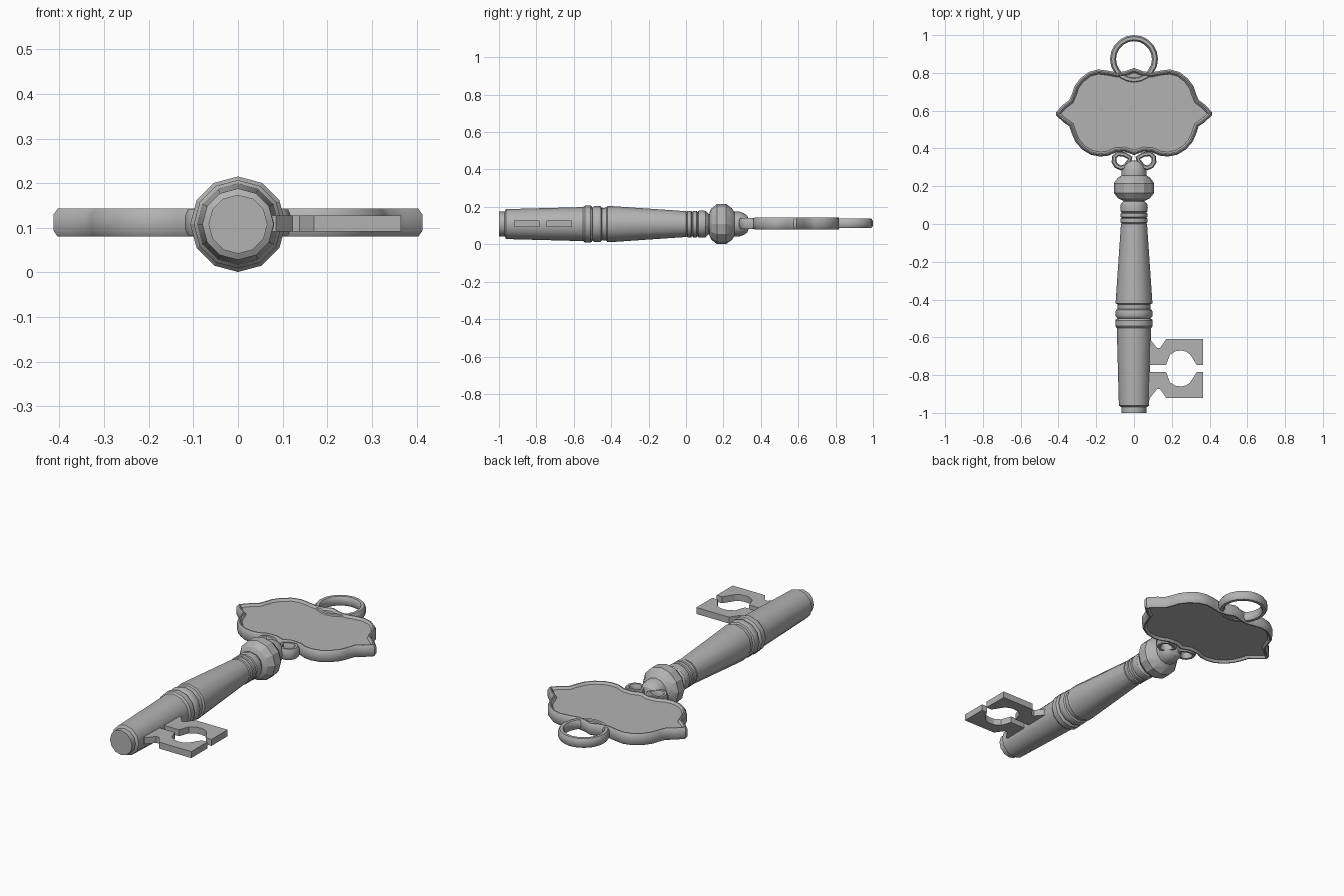
import bpy, bmesh, math
from mathutils import Vector

if "Cube" in bpy.data.objects:
    bpy.data.objects.remove(bpy.data.objects["Cube"])

AXIS = 0.108          # height of the key's centre line
metal = bpy.data.materials.new("grey metal")
metal.diffuse_color = (0.45, 0.45, 0.45, 1)
metal.use_nodes = True
metal.node_tree.nodes["Principled BSDF"].inputs["Base Color"].default_value = metal.diffuse_color


def finish(name, bm, angle=30):
    bmesh.ops.recalc_face_normals(bm, faces=bm.faces)
    me = bpy.data.meshes.new(name)
    bm.to_mesh(me)
    bm.free()
    me.materials.append(metal)
    ob = bpy.data.objects.new(name, me)
    bpy.context.collection.objects.link(ob)
    bpy.ops.object.select_all(action='DESELECT')
    bpy.context.view_layer.objects.active = ob
    ob.select_set(True)
    bpy.ops.object.shade_smooth_by_angle(angle=math.radians(angle))
    return ob


def lathe(name, profile, sides=12, angle=31):
    """Turn (y, radius) pairs about the key's long axis."""
    bm = bmesh.new()
    rings = []
    for y, r in profile:
        rings.append([bm.verts.new((r * math.sin(2 * math.pi * i / sides), y,
                                    AXIS + r * math.cos(2 * math.pi * i / sides)))
                      for i in range(sides)])
    for a, b in zip(rings, rings[1:]):
        for i in range(sides):
            j = (i + 1) % sides
            bm.faces.new((a[i], a[j], b[j], b[i]))
    bm.faces.new(rings[0])
    bm.faces.new(rings[-1])
    return finish(name, bm, angle)


def slab(bm, outline, z0, z1):
    """Extrude a flat outline, returning the bottom and top faces."""
    lo = [bm.verts.new((x, y, z0)) for x, y in outline]
    hi = [bm.verts.new((x, y, z1)) for x, y in outline]
    n = len(lo)
    for i in range(n):
        j = (i + 1) % n
        bm.faces.new((lo[i], lo[j], hi[j], hi[i]))
    return bm.faces.new(lo[::-1]), bm.faces.new(hi)


def loop_band(name, path, half_w, half_h, angle=40):
    """Closed flat band with an eight-sided section swept along a path."""
    bm = bmesh.new()
    n, rings = len(path), []
    for i in range(n):
        p = Vector(path[i])
        t = (Vector(path[(i + 1) % n]) - Vector(path[i - 1])).normalized()
        side = Vector((t.y, -t.x))
        ring = []
        for u, v in ((1, .5), (.5, 1), (-.5, 1), (-1, .5),
                     (-1, -.5), (-.5, -1), (.5, -1), (1, -.5)):
            q = p + side * half_w * u
            ring.append(bm.verts.new((q.x, q.y, AXIS + 0.004 + half_h * v)))
        rings.append(ring)
    for i in range(n):
        a, b = rings[i], rings[(i + 1) % n]
        for k in range(8):
            m = (k + 1) % 8
            bm.faces.new((a[k], a[m], b[m], b[k]))
    return finish(name, bm, angle)


# Shaft: tip, barrel, double collar, tapered stem, small rings
lathe("shaft", [
    (-1.0, .066), (-.97, .066), (-.962, .08), (-.55, .091),
    (-.547, .094), (-.54, .099), (-.51, .099), (-.503, .094),
    (-.50, .087), (-.493, .094), (-.488, .097), (-.462, .097), (-.455, .094),
    (-.45, .086), (-.425, .088), (-.42, .097), (-.41, .097),
    (0, .069), (.003, .064), (.008, .071), (.028, .071), (.033, .064),
    (.038, .071), (.056, .071), (.061, .064), (.066, .071), (.09, .073),
    (.105, .07), (.12, .055), (.14, .055)])

# Faceted knob and rounded neck socket
lathe("knob", [(.125, .062), (.135, .083), (.165, .107), (.215, .107),
               (.245, .085), (.258, .066)], angle=20)
lathe("neck_socket", [(.25, .066), (.285, .066), (.31, .058),
                      (.328, .044), (.336, .022)])

# Ornamental bow plate with a raised rim on both faces
half = [(.05, .808), (.09, .802), (.14, .812), (.19, .818), (.24, .805),
        (.285, .77), (.315, .73), (.328, .69), (.342, .657), (.375, .632),
        (.413, .592), (.413, .576), (.375, .54), (.342, .517), (.328, .475),
        (.31, .435), (.275, .395), (.23, .367), (.18, .357), (.135, .362),
        (.095, .38), (.05, .383)]
outline = [(0, .826)] + half + [(0, .365)] + [(-x, y) for x, y in half[::-1]]
bm = bmesh.new()
for cap in slab(bm, outline[::-1], .093, .130):
    cap.normal_update()
    bmesh.ops.inset_region(bm, faces=[cap], thickness=.009, depth=.013,
                           use_even_offset=True)
    bmesh.ops.inset_region(bm, faces=[cap], thickness=.006, depth=0,
                           use_even_offset=True)
    bmesh.ops.inset_region(bm, faces=[cap], thickness=.009, depth=-.012,
                           use_even_offset=True)
finish("bow_plate", bm, 35)

# Hanging ring
loop_band("hanging_ring",
          [(.111 * math.cos(2 * math.pi * i / 20),
            .873 + .111 * math.sin(2 * math.pi * i / 20)) for i in range(20)],
          .016, .025)

# Pair of scrolls joining the neck to the bow
scroll = [(.02, .35), (.05, .368), (.085, .372), (.104, .355), (.106, .33),
          (.094, .308), (.07, .297), (.045, .305), (.03, .325)]
for name, s in (("right_scroll", 1), ("left_scroll", -1)):
    loop_band(name, [(s * x, y) for x, y in scroll], .013, .029)

# Key bit: two mirrored teeth
tooth = [(.06, -.61), (.085, -.61), (.122, -.656), (.138, -.656), (.17, -.61),
         (.365, -.61), (.365, -.747), (.333, -.747), (.296, -.69),
         (.275, -.675), (.25, -.67), (.222, -.673), (.19, -.692),
         (.17, -.747), (.06, -.747)]
bm = bmesh.new()
slab(bm, tooth, .092, .127)
slab(bm, [(x, -1.53 - y) for x, y in tooth], .092, .127)
finish("key_bit", bm, 20)
